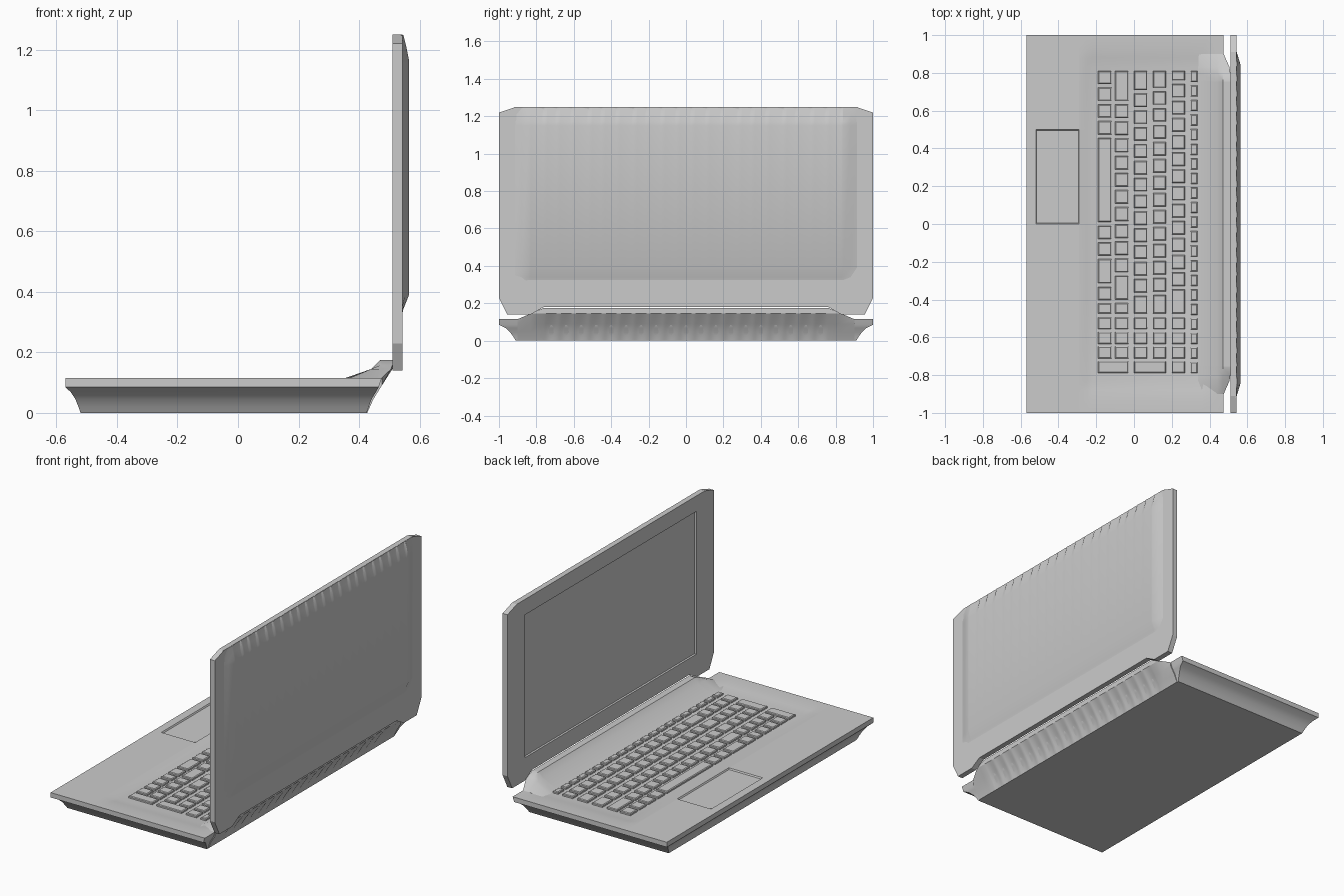
import bpy, bmesh, math
from mathutils import Vector

if "Cube" in bpy.data.objects:
    bpy.data.objects.remove(bpy.data.objects["Cube"])

def make(name, verts, faces, smooth=None):
    me = bpy.data.meshes.new(name)
    me.from_pydata(verts, [], faces)
    bm = bmesh.new(); bm.from_mesh(me)
    bmesh.ops.remove_doubles(bm, verts=bm.verts, dist=1e-5)
    bmesh.ops.recalc_face_normals(bm, faces=bm.faces)
    bm.to_mesh(me); bm.free()
    ob = bpy.data.objects.new(name, me)
    bpy.context.collection.objects.link(ob)
    if smooth:
        bpy.ops.object.select_all(action='DESELECT')
        ob.select_set(True); bpy.context.view_layer.objects.active = ob
        bpy.ops.object.shade_smooth_by_angle(angle=math.radians(smooth))
    return ob

def loft(name, rings, closed=True, caps=True, smooth=None):
    n = len(rings[0])
    v = [p for r in rings for p in r]
    f = []
    for i in range(len(rings) - 1):
        for j in range(n if closed else n - 1):
            k = (j + 1) % n
            f.append((i*n + j, i*n + k, (i+1)*n + k, (i+1)*n + j))
    if caps:
        f += [tuple(range(n)), tuple(range((len(rings)-1)*n, len(rings)*n))]
    return make(name, v, f, smooth)

def lerp(t, pts):
    for (a, u), (b, w) in zip(pts, pts[1:]):
        if t <= b:
            return u + (w - u) * max(0, (t - a) / (b - a))
    return pts[-1][1]

# Base shell: stacked outlines with concave flared sides
levels = [(0, -.52, .425, .91), (.02, -.527, .432, .922), (.045, -.537, .441, .94),
          (.068, -.552, .455, .965), (.085, -.57, .465, 1), (.115, -.57, .475, 1)]
rings = [[(a, -y, z), (b, -y, z), (b, y, z), (a, y, z)] for z, a, b, y in levels]
base = loft("base_shell", rings, caps=True, smooth=35)
bm = bmesh.new(); bm.from_mesh(base.data)
bmesh.ops.delete(bm, geom=[f for f in bm.faces if all(v.co.z > .11 for v in f.verts)], context='FACES_ONLY')
bm.to_mesh(base.data); bm.free()

# Deck: height field with keyboard dip and touchpad recess
FLOOR = .103
def deck_z(x, y):
    dx = lerp(x, [(-.29, 0), (-.22, 1)]) * lerp(x, [(.36, 1), (.44, 0)])
    dy = lerp(abs(y), [(.83, 1), (.93, 0)])
    z = .115 - (.115 - FLOOR) * dx * dy
    if -.516 < x < -.294 and .004 < y < .496:
        z -= .008
    return z
xs = [-.57, -.52, -.515, -.295, -.29, -.25, -.22, .36, .40, .44, .475]
ys = [-1, -.93, -.88, -.83, -.4, 0, .005, .495, .5, .83, .88, .93, 1]
loft("deck", [[(x, y, deck_z(x, y)) for y in ys] for x in xs], closed=False, caps=False, smooth=25)

# Hinge block: ramp, ridge and ribbed rear wall
N = 160
stations = [.9, .83, .80] + [.76 - 1.52 * i / N for i in range(N + 1)] + [-.80, -.83, -.9]
rings = []
for y in stations:
    a = abs(y)
    ramp = lerp(a, [(.83, .145), (.9, .115)])
    top = lerp(a, [(.76, .175), (.83, .145), (.9, .115)])
    back = lerp(a, [(.82, .51), (.9, .475)])
    w = .007 * abs(math.sin(math.pi * (y + .76) / .08)) if a < .7601 else 0
    front = lerp(a, [(.83, FLOOR), (.9, .11)])
    rings.append([(.34, y, front), (.44, y, ramp), (.47, y, top), (back, y, top),
                  (back, y, min(top, .145)), (.475 - w, y, .09), (.447 - w, y, .045),
                  (.427, y, .0), (.36, y, .0)])
loft("hinge_block", rings, smooth=30)

# Keys: tapered caps laid out row by row from the left (+y) to the right (-y)
kv, kf = [], []
def key(x0, x1, y0, y1):
    n = len(kv)
    for z, s in ((FLOOR - .005, 0), (.112, 0), (.1155, .005)):
        kv.extend([(x0+s, y0+s, z), (x1-s, y0+s, z), (x1-s, y1-s, z), (x0+s, y1-s, z)])
    for o in (n, n + 4):
        for j in range(4):
            k = (j + 1) % 4
            kf.append((o+j, o+k, o+4+k, o+4+j))
    kf.append((n+8, n+9, n+10, n+11))

def key_row(x0, x1, widths, y_from, y_to, gap=.019):
    unit = (y_from - y_to + gap) / sum(widths)
    y = y_from
    for w in widths:
        key(x0, x1, y - w * unit + gap, y)
        y -= w * unit

L, R = .81, -.473
key_row(-.19, -.12, [1, 1, 1, 1, 5.25, 1, 1, 1.65, 1, .8], L, R)
key_row(-.10, -.03, [1.95] + [1] * 10 + [1.6, .8], L, R)
key_row(0, .07, [1.35] + [1] * 12 + [1.25], L, R)
key_row(.10, .17, [1.2] + [1] * 12 + [1.3], L, R)
key_row(.20, .27, [.75] + [1] * 12 + [1.6], L, R)
key_row(.30, .335, [1] * 21, L, -.79)
for i in range(4):                      # number pad columns
    y1 = -.495 - i * .077
    y0 = y1 - .062
    cols = [(-.19, -.12), (-.10, -.03), (0, .07), (.10, .17), (.20, .27)]
    if i == 3:
        cols = [(-.19, -.03), (0, .17), (.20, .27)]
    for a, b in cols:
        key(a, b, y0, y1)
make("keys", kv, kf)

# Lid: chamfered slab with a notch for the hinge
half = [(.76, .18), (.83, .14), (.955, .14), (1, .23), (1, 1.22), (.91, 1.25)]
outline = half + [(-y, z) for y, z in reversed(half)]
lid = loft("lid", [[(x, y, z) for y, z in outline] for x in (.51, .543)])

# Screen recess cut into the lid front
def box(name, lo, hi):
    r = [[(lo[0], lo[1], z), (hi[0], lo[1], z), (hi[0], hi[1], z), (lo[0], hi[1], z)] for z in (lo[2], hi[2])]
    return loft(name, r)
cutter = box("screen_cutter", (.49, -.83, .28), (.523, .83, 1.155))
cutter.hide_render = True
mod = lid.modifiers.new("recess", 'BOOLEAN')
mod.operation = 'DIFFERENCE'
mod.object = cutter
bpy.context.view_layer.objects.active = lid
bpy.ops.object.modifier_apply(modifier="recess")
bpy.data.objects.remove(cutter)

# Lid back panel: raised field with soft edges and ribbed top slope
zs = [(.30, .540, 0), (.34, .545, 0), (.39, .565, 0), (1.15, .565, 0),
      (1.17, .564, .002), (1.21, .556, .006), (1.249, .546, .006)]
M = 168
panel_y = [-.92, -.88] + [-.84 + 1.68 * i / M for i in range(M + 1)] + [.88, .92]
rings = []
for y in panel_y:
    h = lerp(abs(y), [(.84, 1), (.92, 0)])
    saw = ((y + .84) / .08) % 1
    rings.append([(.541 + (x - .541 - w * saw) * h, y, z) for z, x, w in zs] + [(.538, y, 1.249), (.538, y, .30)])
loft("lid_back_panel", rings, smooth=30)
